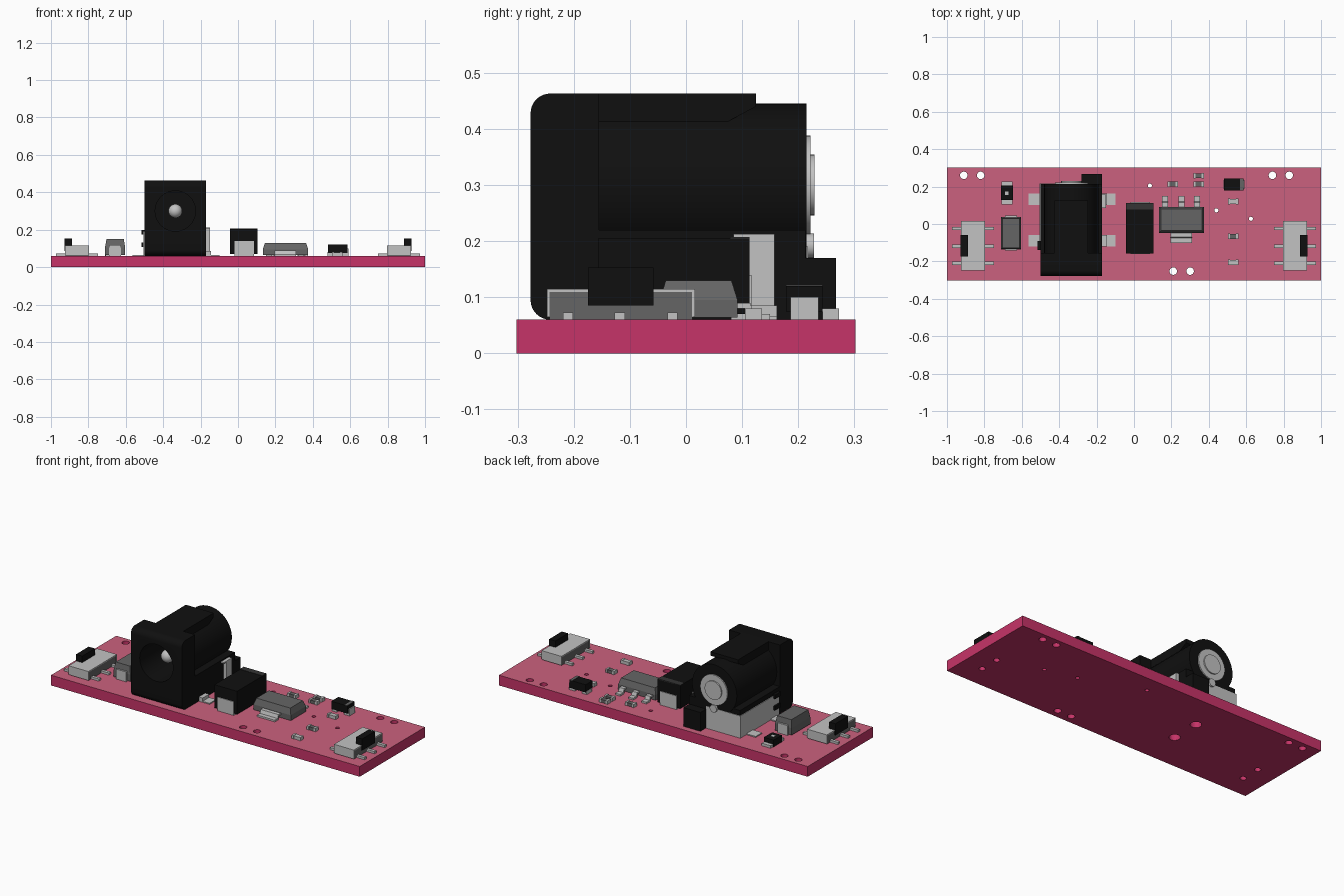
import bpy, bmesh, math
from mathutils import Matrix, Vector

if "Cube" in bpy.data.objects:
    bpy.data.objects.remove(bpy.data.objects["Cube"])


def material(name, rgb):
    m = bpy.data.materials.new(name)
    m.diffuse_color = (*rgb, 1)
    m.use_nodes = True
    m.node_tree.nodes["Principled BSDF"].inputs["Base Color"].default_value = m.diffuse_color
    return m


PINK = material("board_pink", (0.565, 0.034, 0.138))
MASK = material("board_top_pink", (0.60, 0.12, 0.21))
BLACK = material("black_plastic", (0.005, 0.005, 0.005))
BAND = material("charcoal_band", (0.035, 0.035, 0.035))
DARK = material("dark_grey", (0.13, 0.13, 0.13))
METAL = material("light_metal", (0.54, 0.54, 0.54))
T = 0.06  # board thickness


def finish(name, bm, *mats):
    bmesh.ops.recalc_face_normals(bm, faces=bm.faces)
    me = bpy.data.meshes.new(name)
    bm.to_mesh(me)
    bm.free()
    for m in mats:
        me.materials.append(m)
    ob = bpy.data.objects.new(name, me)
    bpy.context.collection.objects.link(ob)
    return ob


def box(name, x, y, z, mat, taper=0.0):
    """Box from (min, max) pairs; taper pulls in the top edges."""
    bm = bmesh.new()
    bmesh.ops.create_cube(bm, size=1)
    for v in bm.verts:
        t = taper if v.co.z > 0 else 0
        v.co = Vector((x[1] - t if v.co.x > 0 else x[0] + t,
                       y[1] - t if v.co.y > 0 else y[0] + t,
                       z[1] if v.co.z > 0 else z[0]))
    return finish(name, bm, mat)


def prism(name, profile, x, mat):
    """Extrude a (y, z) profile along x."""
    bm = bmesh.new()
    f = bm.faces.new([bm.verts.new((x[0], p[0], p[1])) for p in profile])
    r = bmesh.ops.extrude_face_region(bm, geom=[f])
    for v in r["geom"]:
        if isinstance(v, bmesh.types.BMVert):
            v.co.x = x[1]
    return finish(name, bm, mat)


def smooth(ob):
    for o in bpy.context.selected_objects:
        o.select_set(False)
    ob.select_set(True)
    bpy.context.view_layer.objects.active = ob
    bpy.ops.object.shade_smooth_by_angle(angle=math.radians(35))


def rod(name, cx, cz, r, y, mat, r2=None, seg=40):
    """Cylinder along y; r is the back radius, r2 the front one."""
    bm = bmesh.new()
    bmesh.ops.create_cone(bm, cap_ends=True, segments=seg, radius1=r, radius2=r if r2 is None else r2,
                          depth=y[1] - y[0],
                          matrix=Matrix.Translation((cx, sum(y) / 2, cz)) @ Matrix.Rotation(math.pi / 2, 4, 'X'))
    ob = finish(name, bm, mat)
    smooth(ob)
    return ob


def cut(ob, cutter):
    cutter.hide_render = True
    m = ob.modifiers.new("cut", 'BOOLEAN')
    m.operation, m.solver, m.object = 'DIFFERENCE', 'EXACT', cutter
    bpy.context.view_layer.objects.active = ob
    bpy.ops.object.modifier_apply(modifier=m.name)


# Circuit board with a lighter top and drilled holes
board = box("circuit_board", (-1, 1), (-0.302, 0.302), (0, T), PINK)
board.data.materials.append(MASK)
for f in board.data.polygons:
    f.material_index = 1 if f.normal.z > 0.9 else 0
holes = [(x, 0.26, 0.02) for x in (-0.91, -0.82, 0.74, 0.83)]
holes += [(x, -0.252, 0.02) for x in (0.21, 0.30)]
holes += [(0.085, 0.205, 0.011), (0.44, 0.073, 0.011), (0.625, 0.028, 0.011)]
holes += [(-0.335, 0.095, 0.03), (-0.335, -0.075, 0.03)]
holes += [(s * 0.875, y, 0.017) for s in (-1, 1) for y in (-0.055, -0.17)]
bm = bmesh.new()
for x, y, r in holes:
    bmesh.ops.create_cone(bm, cap_ends=True, segments=24, radius1=r, radius2=r, depth=0.2,
                          matrix=Matrix.Translation((x, y, 0.03)))
drill = finish("drill_cutter", bm, PINK)
cut(board, drill)
bpy.data.objects.remove(drill)

# Power jack: rounded front block, barrel, lower body, bored opening
JX, JZ = -0.335, 0.30
jx = (-0.50, -0.17)
R = 0.035
profile = [(-0.155, T), (-0.155, 0.463)]
for cz, a0 in ((0.463 - R, 90), (T + R, 180)):
    for i in range(9):
        a = math.radians(a0 + i * 90 / 8)
        profile.append((-0.277 + R + R * math.cos(a), cz + R * math.sin(a)))
front = prism("jack_front_block", profile, jx, BLACK)
barrel = rod("jack_barrel", JX, JZ, 0.145, (-0.16, 0.215), BLACK)
lower = box("jack_lower_body", jx, (-0.16, 0.213), (T, 0.22), BLACK)
ridge = prism("jack_top_ridge", [(-0.16, 0.40), (-0.16, 0.463), (0.125, 0.463), (0.125, 0.44), (0.05, 0.40)],
              (JX - 0.09, JX + 0.09), BLACK)
bore = rod("bore_cutter", JX, JZ, 0.108, (-0.4, 0.15), BLACK)
for part in (front, barrel, lower):
    cut(part, bore)
    smooth(part)
bpy.data.objects.remove(bore)
rod("jack_pin", JX, JZ, 0.037, (-0.17, 0.16), METAL)
bm = bmesh.new()
bmesh.ops.create_uvsphere(bm, u_segments=20, v_segments=12, radius=0.037,
                          matrix=Matrix.Translation((JX, -0.17, JZ)))
smooth(finish("jack_pin_tip", bm, METAL))

# Jack metalwork: rear rivet rings, contact plates, solder tabs
rod("rear_disc", JX, JZ, 0.088, (0.21, 0.222), METAL)
rod("rear_disc_centre", JX, JZ, 0.054, (0.21, 0.229), METAL)
rod("rear_stud", JX, 0.192, 0.022, (0.21, 0.228), METAL, r2=0.022, seg=20)
box("rear_contact_plate", (-0.50, -0.28), (0.21, 0.217), (T, 0.19), METAL)
box("side_contact_plate", (-0.504, -0.495), (-0.14, 0.217), (T, 0.19), METAL)
box("switch_contact", (-0.172, -0.15), (0.11, 0.158), (T, 0.213), METAL)
box("switch_contact_lip", (-0.172, -0.15), (0.085, 0.112), (0.205, 0.213), METAL)
box("jack_rear_foot", (-0.28, -0.17), (0.2, 0.267), (T, 0.17), BLACK)
for z in (0.12, 0.187):
    box("jack_side_nub", (-0.515, -0.49), (-0.14, -0.09), (z - 0.012, z + 0.012), BLACK)
for y in (0.132, -0.09):
    box("jack_solder_tab", (-0.565, -0.495), (y - 0.03, y + 0.03), (T, 0.066), METAL)
    box("jack_solder_tab", (-0.175, -0.10), (y - 0.03, y + 0.03), (T, 0.066), METAL)
    box("jack_tab_riser", (-0.172, -0.145), (y - 0.03, y + 0.03), (T, 0.085), METAL)

# Two slide switches, mirrored at the ends of the board
for s in (-1, 1):
    def sx(a, b):
        return tuple(sorted((s * a, s * b)))
    box("switch_body", sx(0.798, 0.922), (-0.243, 0.012), (T, 0.11), DARK)
    box("switch_cover", sx(0.796, 0.924), (-0.248, 0.016), (0.109, 0.115), METAL)
    for y in (-0.248, 0.011):
        box("switch_cover_end", sx(0.796, 0.924), (y, y + 0.005), (0.065, 0.115), METAL)
    box("switch_lever", sx(0.887, 0.927), (-0.175, -0.058), (0.085, 0.153), BLACK)
    for y in (-0.21, -0.118, -0.024):
        box("switch_lead", sx(0.92, 0.973), (y - 0.009, y + 0.009), (T, 0.073), METAL)
        box("switch_lead", sx(0.748, 0.80), (y - 0.009, y + 0.009), (T, 0.073), METAL)

# Moulded capacitor with end terminals
box("capacitor_base", (-0.711, -0.603), (-0.135, 0.037), (T + 0.005, 0.105), DARK)
box("capacitor_top", (-0.711, -0.603), (-0.135, 0.037), (0.105, 0.15), DARK, taper=0.008)
for y in ((-0.143, -0.125), (0.027, 0.045)):
    box("capacitor_terminal", (-0.69, -0.625), y, (T, 0.118), METAL)

# Indicator lamp
box("lamp_body", (-0.711, -0.648), (0.128, 0.205), (T, 0.10), BLACK)
box("lamp_window", (-0.69, -0.67), (0.155, 0.175), (0.098, 0.102), METAL)
for y in ((0.105, 0.13), (0.203, 0.228)):
    box("lamp_terminal", (-0.708, -0.65), y, (T, 0.075), METAL)

# Large diode with polarity band and folded terminals
box("diode_body", (-0.042, 0.104), (-0.157, 0.113), (0.07, 0.205), BLACK)
box("diode_band", (-0.042, 0.104), (0.078, 0.113), (0.202, 0.207), BAND)
for y in ((-0.161, -0.12), (0.08, 0.117)):
    box("diode_terminal", (-0.02, 0.085), y, (T, 0.14), METAL)

# Voltage regulator with heat tab and three bent leads
box("regulator_base", (0.133, 0.375), (-0.047, 0.092), (T + 0.004, 0.095), DARK)
box("regulator_top", (0.133, 0.375), (-0.047, 0.092), (0.095, 0.13), DARK, taper=0.011)


def bent_lead(name, x, y0, y1):
    ym = y0 + (y1 - y0) * 0.45
    k = 0.007 if y1 > y0 else -0.007
    prism(name, [(y0, 0.09), (ym, 0.09), (ym + k, 0.07), (y1, 0.07), (y1, T), (ym, T), (ym - k, 0.08), (y0, 0.08)],
          x, METAL)


for x in (0.167, 0.253, 0.337):
    bent_lead("regulator_lead", (x - 0.016, x + 0.016), 0.085, 0.15)
bent_lead("regulator_tab", (0.195, 0.31), -0.042, -0.102)

# Small black diode near the right rear corner
box("small_diode_body", (0.48, 0.586), (0.178, 0.243), (0.075, 0.12), BLACK)
box("small_diode_terminal", (0.555, 0.592), (0.186, 0.236), (T, 0.10), METAL)
box("small_diode_terminal", (0.478, 0.51), (0.186, 0.236), (T, 0.08), METAL)
box("small_diode_band", (0.566, 0.583), (0.178, 0.243), (0.118, 0.122), DARK)

# Chip resistors and capacitors
for x, y, mat in ((0.207, 0.213, DARK), (0.345, 0.213, DARK), (0.345, 0.258, DARK),
                  (0.53, 0.12, METAL), (0.53, -0.066, DARK), (0.53, -0.205, METAL)):
    box("chip_body", (x - 0.02, x + 0.02), (y - 0.013, y + 0.013), (T, 0.078), mat)
    for s in (-1, 1):
        c = x + s * 0.022
        box("chip_end_cap", (c - 0.006, c + 0.006), (y - 0.015, y + 0.015), (T, 0.08), METAL)
